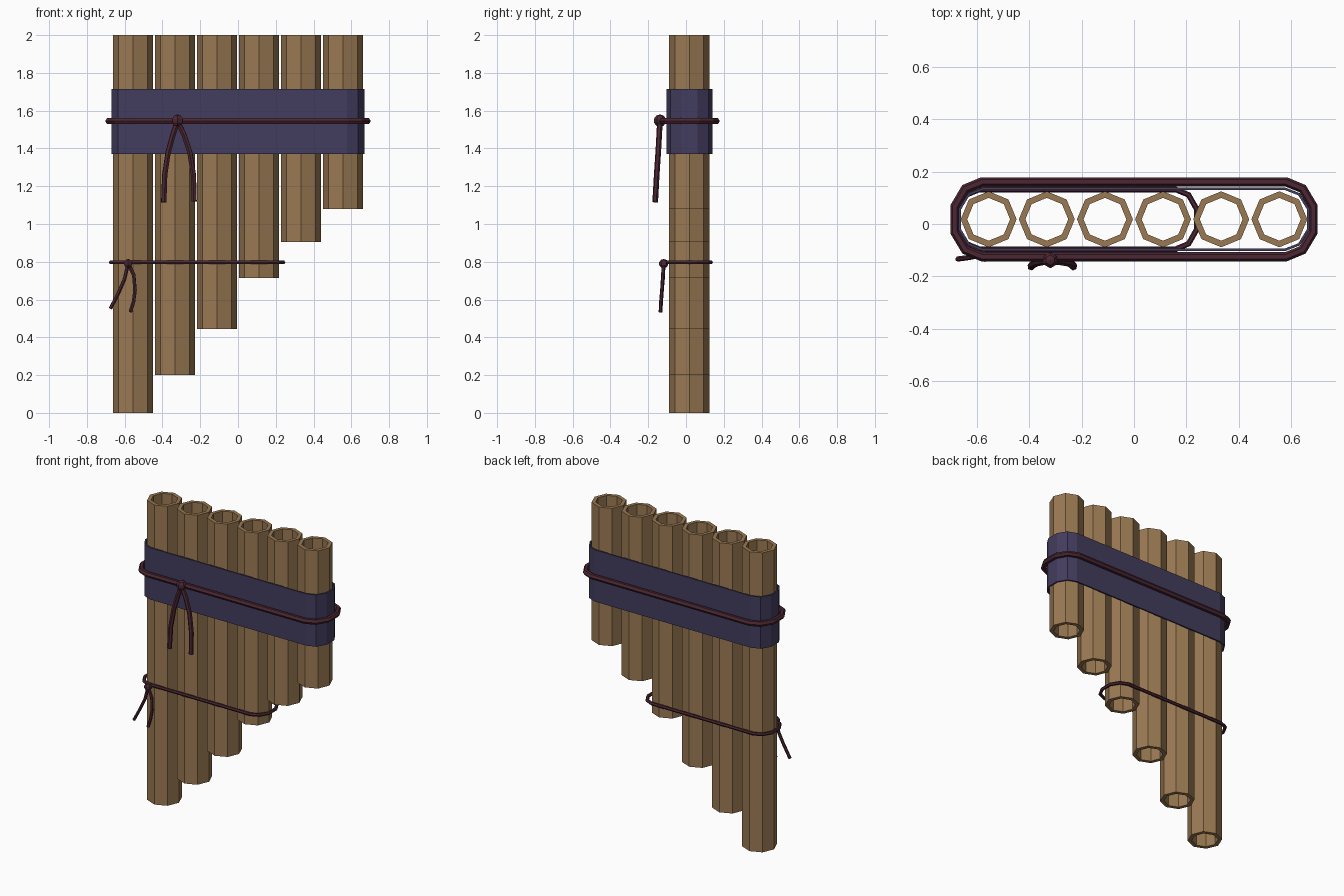
import bpy, bmesh
from math import cos, sin, pi, radians

if "Cube" in bpy.data.objects:
    bpy.data.objects.remove(bpy.data.objects["Cube"])

CY = 0.018  # depth centre of the pipe row


def material(name, rgb):
    m = bpy.data.materials.new(name)
    m.diffuse_color = (*rgb, 1)
    m.use_nodes = True
    m.node_tree.nodes["Principled BSDF"].inputs["Base Color"].default_value = m.diffuse_color
    return m


WOOD = material("wood", (0.32, 0.19, 0.085))
CLOTH = material("cloth", (0.055, 0.045, 0.11))
CORD = material("cord", (0.07, 0.02, 0.032))


def hollow(name, outer, inner, z0, z1, mat):
    """Open-ended wall between two matching outlines."""
    n = len(outer)
    bm = bmesh.new()
    rings = [[bm.verts.new((x, y, z)) for x, y in loop]
             for loop, z in ((outer, z0), (outer, z1), (inner, z1), (inner, z0))]
    for k in range(4):
        a, b = rings[k], rings[(k + 1) % 4]
        for i in range(n):
            j = (i + 1) % n
            bm.faces.new((a[i], a[j], b[j], b[i]))
    bmesh.ops.recalc_face_normals(bm, faces=bm.faces)
    me = bpy.data.meshes.new(name)
    bm.to_mesh(me)
    bm.free()
    me.materials.append(mat)
    ob = bpy.data.objects.new(name, me)
    bpy.context.collection.objects.link(ob)
    return ob


def octagon(cx, r):
    return [(cx + r * cos(i * pi / 4), CY + r * sin(i * pi / 4)) for i in range(8)]


def rounded_loop(x0, x1, rx, ry):
    """Long loop from x0 to x1 with faceted round ends."""
    angles = [radians(a) for a in (-90, -55, -20, 20, 55, 90)]
    right = [(x1 - rx + rx * cos(a), CY + ry * sin(a)) for a in angles]
    left = [(x0 + rx - rx * cos(a), CY - ry * sin(a)) for a in angles]
    return right + left


def cord(name, points, radius, closed=False):
    cu = bpy.data.curves.new(name, 'CURVE')
    cu.dimensions = '3D'
    cu.bevel_depth = radius
    cu.bevel_resolution = 1
    cu.use_fill_caps = True
    sp = cu.splines.new('POLY')
    sp.points.add(len(points) - 1)
    for p, co in zip(sp.points, points):
        p.co = (*co, 1)
    sp.use_cyclic_u = closed
    sp.use_smooth = False
    cu.materials.append(CORD)
    ob = bpy.data.objects.new(name, cu)
    bpy.context.collection.objects.link(ob)
    bpy.ops.object.select_all(action='DESELECT')
    ob.select_set(True)
    bpy.context.view_layer.objects.active = ob
    bpy.ops.object.convert(target='MESH')


def knot(name, loc, r):
    bpy.ops.mesh.primitive_uv_sphere_add(segments=6, ring_count=5, radius=r, location=loc)
    ob = bpy.context.object
    ob.name = name
    ob.data.materials.append(CORD)
    for p in ob.data.polygons:
        p.use_smooth = False


# pipes, longest on the left, open at both ends
for i, z0 in enumerate((0, 0.2, 0.445, 0.715, 0.905, 1.08)):
    cx = (i - 2.5) * 0.2224
    hollow(f"pipe_{i + 1}", octagon(cx, 0.107), octagon(cx, 0.082), z0, 2, WOOD)

# cloth band
hollow("cloth_band", rounded_loop(-0.677, 0.677, 0.1, 0.122),
       rounded_loop(-0.667, 0.667, 0.09, 0.112), 1.37, 1.715, CLOTH)

# upper and lower binding cords
cord("upper_cord", [(x, y, 1.545) for x, y in rounded_loop(-0.692, 0.692, 0.11, 0.143)], 0.018, True)
cord("lower_cord", [(x, y, 0.797) for x, y in rounded_loop(-0.678, 0.245, 0.085, 0.114)], 0.011, True)

# knots with hanging tails
knot("upper_knot", (-0.32, -0.138, 1.547), 0.033)
knot("lower_knot", (-0.582, -0.118, 0.79), 0.025)
cord("upper_tail_left", [(-0.32, -0.138, 1.545), (-0.345, -0.142, 1.47), (-0.37, -0.147, 1.38),
                         (-0.388, -0.155, 1.26), (-0.393, -0.163, 1.115)], 0.015)
cord("upper_tail_right", [(-0.32, -0.138, 1.545), (-0.285, -0.142, 1.47), (-0.255, -0.147, 1.38),
                          (-0.236, -0.155, 1.26), (-0.232, -0.163, 1.12)], 0.015)
cord("lower_tail_left", [(-0.582, -0.118, 0.79), (-0.6, -0.122, 0.71), (-0.63, -0.128, 0.64),
                         (-0.675, -0.134, 0.552)], 0.01)
cord("lower_tail_right", [(-0.582, -0.118, 0.79), (-0.552, -0.122, 0.73), (-0.545, -0.127, 0.65),
                          (-0.553, -0.132, 0.59), (-0.57, -0.135, 0.533)], 0.01)
